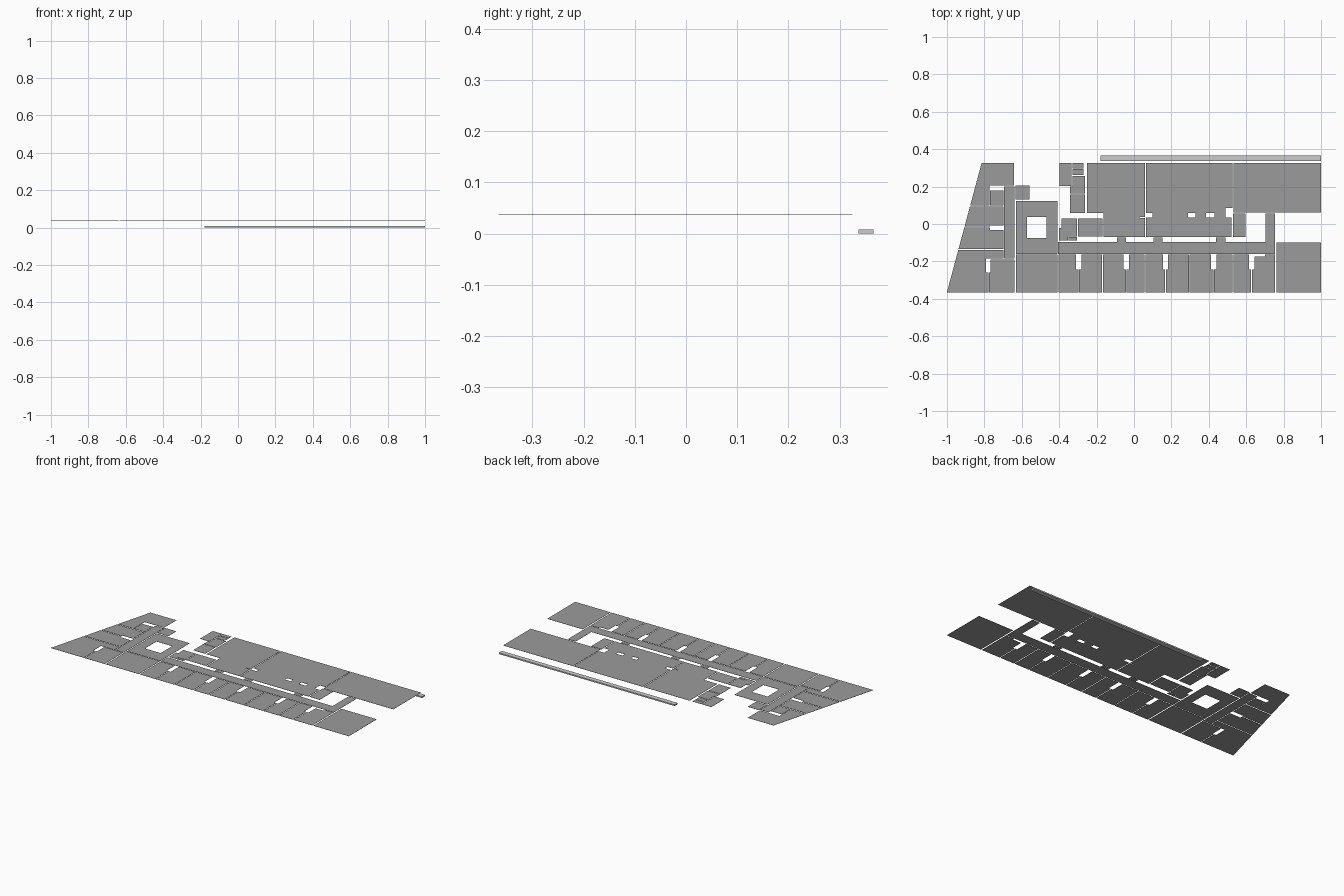
import bpy, bmesh

Z, T = 0.0375, 0.0012          # top level and thickness of the room plates

dark = bpy.data.materials.new("dark_grey")
dark.diffuse_color = (0.33, 0.33, 0.33, 1)


def plate(name, *polys):
    """Thin floor plate made of one or more outlines; 4 numbers = rectangle x0,x1,y0,y1."""
    bm = bmesh.new()
    for p in polys:
        if len(p) == 4 and not isinstance(p[0], tuple):
            x0, x1, y0, y1 = p
            p = [(x0, y0), (x1, y0), (x1, y1), (x0, y1)]
        bm.faces.new([bm.verts.new((x, y, Z - T)) for x, y in p])
    bmesh.ops.remove_doubles(bm, verts=bm.verts, dist=1e-4)
    geo = bmesh.ops.extrude_face_region(bm, geom=bm.faces[:])["geom"]
    bmesh.ops.translate(bm, verts=[g for g in geo if isinstance(g, bmesh.types.BMVert)], vec=(0, 0, T))
    bmesh.ops.recalc_face_normals(bm, faces=bm.faces)
    me = bpy.data.meshes.new(name)
    bm.to_mesh(me)
    bm.free()
    me.materials.append(dark)
    ob = bpy.data.objects.new(name, me)
    bpy.context.collection.objects.link(ob)
    return ob


def west(y):
    """Point on the sloping west facade at height y"""
    return (-1 + 0.2685 * (y + 0.364), y)


# West wing rooms along the sloping facade
plate("west_room_1", [west(.1), (-.772, .1), (-.772, .207), (-.642, .207), (-.642, .325), west(.325)])
plate("west_closet", (-.769, -.698, .1, .18))
plate("west_room_2", [west(-.014), (-.77, -.014), (-.77, -.007), (-.698, -.007), (-.698, .094), west(.094)])
plate("west_room_3", [west(-.133), (-.698, -.133), (-.698, -.032), (-.77, -.032), (-.77, -.019), west(-.019)])
plate("west_room_4", [west(-.366), (-.778, -.366), (-.778, -.258), (-.79, -.258), (-.79, -.185),
                      (-.698, -.185), (-.698, -.138), west(-.138)])
plate("west_corner_room", [(-.774, -.366), (-.639, -.366), (-.639, -.189), (-.766, -.189),
                           (-.766, -.258), (-.774, -.258)])
plate("west_corridor", (-.694, -.638, -.185, .2))

# Lobby ring round the open stairwell
plate("lobby", (-.632, -.573, -.16, .122), (-.467, -.41, -.16, .122),
      (-.573, -.467, .037, .122), (-.573, -.467, -.16, -.075))
plate("lobby_entry", (-.634, -.56, .13, .207))

# South row: rooms with door niches (x0, x1, niche on left, niche on right)
row = [(-.632, -.41, 0, 0), (-.403, -.298, 0, 1), (-.294, -.171, 1, 0),
       (-.167, -.044, 0, 1), (-.039, .057, 1, 0), (.062, .167, 0, 1),
       (.171, .294, 1, 0), (.298, .425, 0, 1), (.429, .527, 1, 0),
       (.532, .626, 0, 1), (.631, .755, 1, 0)]
N = 0.012
for i, (x0, x1, nl, nr) in enumerate(row):
    parts = [(x0, x1, -.366, -.242)]
    if i < len(row) - 1:
        parts.append((x0 + N * nl, x1 - N * nr, -.242, -.164))
    else:       # last room is stepped beside its door
        parts = [[(x0, -.366), (x1, -.366), (x1, -.164), (.70, -.164), (.70, -.175),
                  (x0 + N, -.175), (x0 + N, -.242), (x0, -.242)]]
    plate(f"south_room_{i + 1}", *parts)
plate("east_corner_room", (.763, 1, -.366, -.098))

# Main corridor with door bays and the east link
plate("main_corridor", (-.405, .703, -.16, -.097), (.703, .755, -.16, -.097), (.703, .755, -.097, .055))
for i, x in enumerate((-.067, .128, .463)):
    plate(f"corridor_bay_{i + 1}", (x - .025, x + .025, -.095, -.073))

# Service core
plate("core_room", (-.397, -.334, .203, .325))
plate("core_toilet_1", (-.33, -.271, .297, .325))
plate("core_toilet_2", (-.33, -.271, .261, .293))
plate("core_store", [(-.342, .162), (-.261, .162), (-.261, .257), (-.33, .257), (-.33, .2), (-.342, .2)])
plate("core_shaft", (-.342, -.263, .06, .158))
plate("core_lobby", [(-.402, -.087), (-.353, -.087), (-.353, -.067), (-.304, -.067), (-.304, .03),
                     (-.387, .03), (-.387, -.022), (-.402, -.022)])
plate("core_lobby_store", (-.35, -.305, -.087, -.07))
plate("core_office", (-.3, -.168, -.067, .03))

# North halls
plate("hall_west", [(-.162, -.07), (.058, -.07), (.058, .033), (.03, .033), (.03, .037), (.058, .037),
                    (.058, .325), (-.252, .325), (-.252, .06), (-.162, .06)])
plate("hall_middle", (.063, .527, .085, .325), (.063, .49, .058, .085),
      (.1, .29, .035, .058), (.33, .385, .035, .058), (.43, .49, .035, .058),
      (.063, .522, -.07, .035))
plate("hall_east", (.531, 1, .061, .325))
plate("hall_east_store", (.528, .597, -.07, .057))

# Long low bar on the ground along the north side
bpy.ops.mesh.primitive_cube_add(size=1, location=(.41, .351, .004))
bar = bpy.context.object
bar.name = "north_ground_bar"
bar.scale = (1.18, .029, .008)
